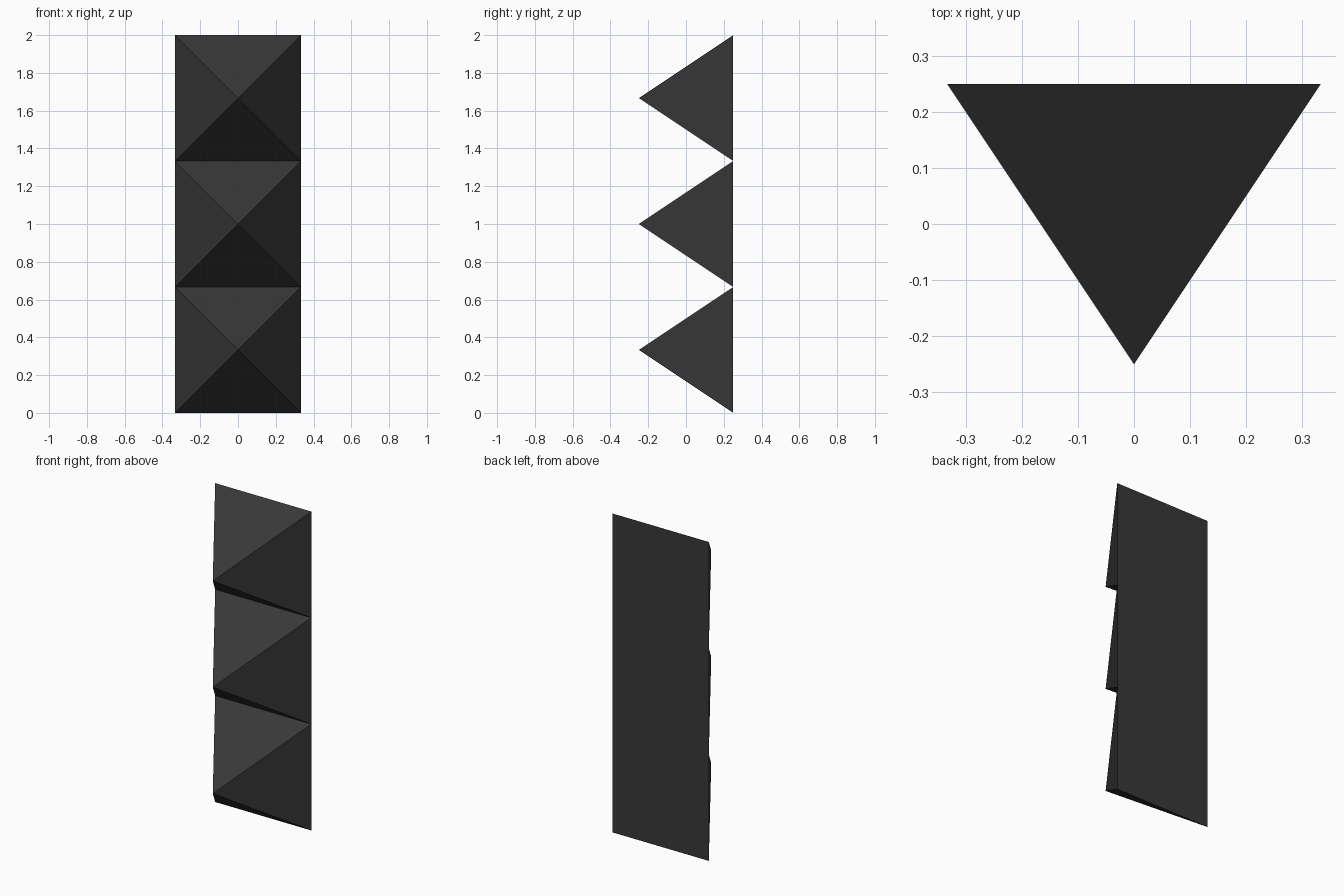
import bpy
import bmesh
from math import radians, sqrt
from mathutils import Matrix

cube = bpy.data.objects.get("Cube")
if cube:
    bpy.data.objects.remove(cube, do_unlink=True)

COUNT = 3
SIDE = 2 / COUNT      # square base of each stud
DEPTH = 0.5           # base to tip

# Single dark colour
colour = (0.04, 0.04, 0.04, 1)
charcoal = bpy.data.materials.new("charcoal")
charcoal.diffuse_color = colour
charcoal.use_nodes = True
for node in charcoal.node_tree.nodes:
    if node.type == 'BSDF_PRINCIPLED':
        node.inputs["Base Color"].default_value = colour


def pyramid_stud(name, z):
    """Four-sided pyramid with its flat base at the back and tip to the front."""
    bm = bmesh.new()
    turn = Matrix.Rotation(radians(90), 4, 'X') @ Matrix.Rotation(radians(45), 4, 'Z')
    bmesh.ops.create_cone(bm, cap_ends=True, segments=4, radius1=SIDE / sqrt(2),
                          radius2=0, depth=DEPTH, matrix=turn)
    bmesh.ops.remove_doubles(bm, verts=bm.verts, dist=0.0001)
    bmesh.ops.recalc_face_normals(bm, faces=bm.faces)
    mesh = bpy.data.meshes.new(name)
    bm.to_mesh(mesh)
    bm.free()
    mesh.materials.append(charcoal)
    stud = bpy.data.objects.new(name, mesh)
    stud.location.z = z
    bpy.context.collection.objects.link(stud)


# Column of studs, stacked edge to edge
for i, place in enumerate(("lower", "middle", "upper")):
    pyramid_stud(place + "_pyramid_stud", SIDE * (i + 0.5))
